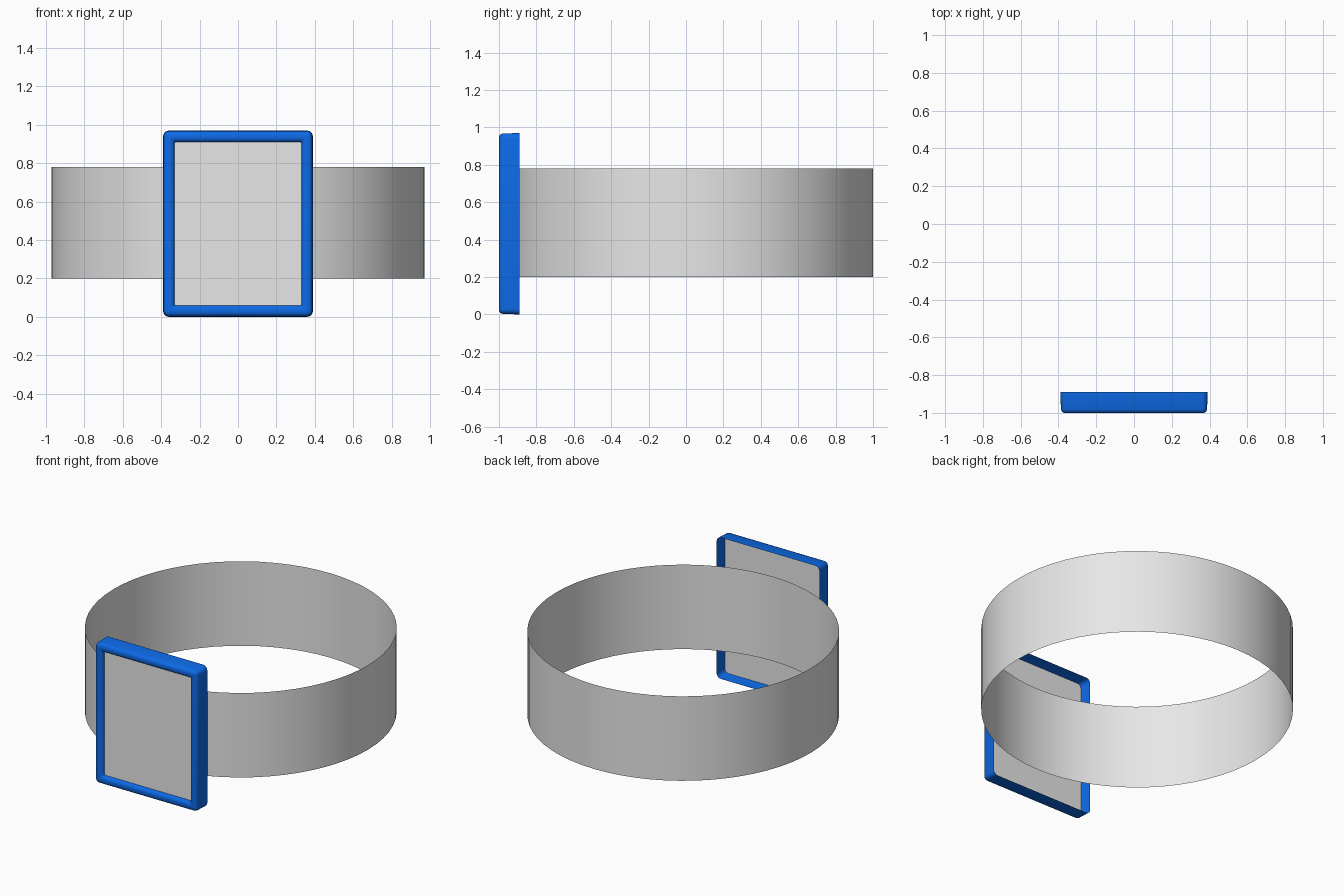
import bpy, bmesh, math

old = bpy.data.objects.get("Cube")
if old:
    bpy.data.objects.remove(old, do_unlink=True)


def material(name, rgb):
    m = bpy.data.materials.new(name)
    m.use_nodes = True
    m.diffuse_color = (*rgb, 1)
    m.node_tree.nodes["Principled BSDF"].inputs["Base Color"].default_value = (*rgb, 1)
    return m


grey = material("light grey", (0.8, 0.8, 0.8))
blue = material("blue", (0.004, 0.144, 0.8))

HALF_W, HEIGHT, CORNER = 0.39, 0.97, 0.03


def rounded_ring(bm, inset, y, steps=5):
    """Rounded rectangle of vertices facing the front, shrunk by inset."""
    r = max(CORNER - inset, 0.008)
    hw, hh = HALF_W - inset - r, HEIGHT / 2 - inset - r
    ring = []
    for q, (sx, sz) in enumerate([(1, 1), (-1, 1), (-1, -1), (1, -1)]):
        for i in range(steps + 1):
            a = math.pi / 2 * (q + i / steps)
            ring.append(bm.verts.new((sx * hw + r * math.cos(a), y,
                                      HEIGHT / 2 + sz * hh + r * math.sin(a))))
    return ring


def bridge(bm, a, b):
    n = len(a)
    for i in range(n):
        j = (i + 1) % n
        bm.faces.new((a[i], a[j], b[j], b[i]))


def finish(bm, name, mat, angle=40):
    me = bpy.data.meshes.new(name)
    bm.to_mesh(me)
    bm.free()
    ob = bpy.data.objects.new(name, me)
    bpy.context.collection.objects.link(ob)
    me.materials.append(mat)
    bpy.ops.object.select_all(action='DESELECT')
    ob.select_set(True)
    bpy.context.view_layer.objects.active = ob
    bpy.ops.object.shade_smooth_by_angle(angle=math.radians(angle))
    return ob


# Frame: open-backed shell with a rounded lip, as (inset, y) from back to front
bm = bmesh.new()
profile = [(0, -0.89), (0.003, -0.98), (0.008, -0.993), (0.018, -1.0),
           (0.042, -1.0), (0.052, -0.995), (0.058, -0.986), (0.06, -0.975)]
rings = [rounded_ring(bm, inset, y) for inset, y in profile]
for a, b in zip(rings, rings[1:]):
    bridge(bm, a, b)
finish(bm, "frame", blue)

# Panel: sheet behind the lip, filling the shell
bm = bmesh.new()
bm.faces.new(list(reversed(rounded_ring(bm, 0.004, -0.975))))
bmesh.ops.recalc_face_normals(bm, faces=bm.faces)
for f in bm.faces:
    if f.normal.y > 0:
        f.normal_flip()
finish(bm, "panel", grey)

# Band: thin open loop
bm = bmesh.new()
SEGMENTS, RADIUS, CENTRE_Y = 64, 0.97, 0.03
low, high = [[bm.verts.new((RADIUS * math.cos(t), CENTRE_Y + RADIUS * math.sin(t), z))
              for t in (2 * math.pi * i / SEGMENTS for i in range(SEGMENTS))]
             for z in (0.2, 0.78)]
bridge(bm, low, high)
finish(bm, "band", grey)
